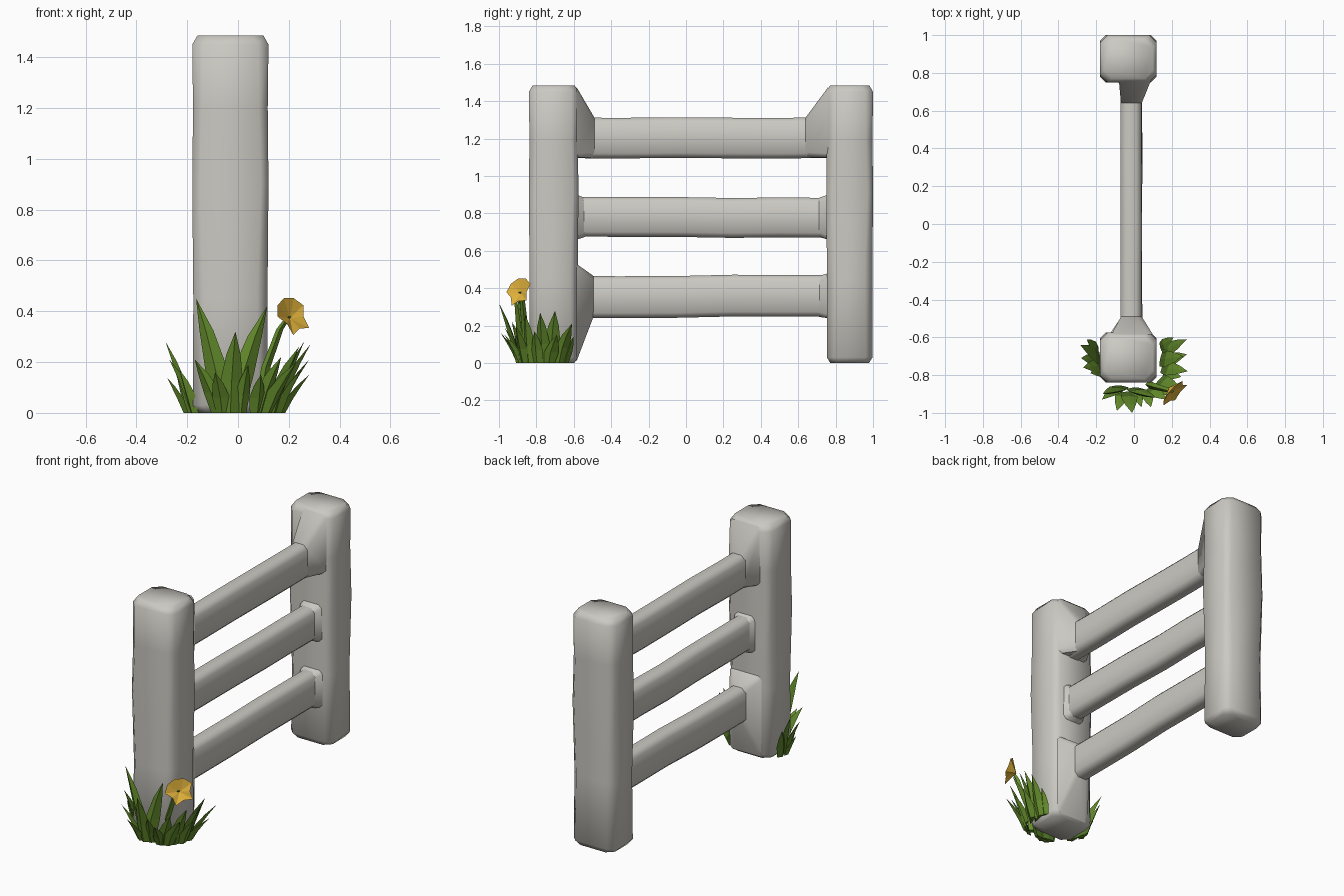
import bpy, bmesh, math, random
from mathutils import Vector

if "Cube" in bpy.data.objects:
    bpy.data.objects.remove(bpy.data.objects["Cube"])
random.seed(4)


def material(name, rgb):
    m = bpy.data.materials.new(name)
    m.diffuse_color = (*rgb, 1)
    m.use_nodes = True
    m.node_tree.nodes["Principled BSDF"].inputs["Base Color"].default_value = m.diffuse_color
    return m


STONE = material("pale grey", (0.60, 0.585, 0.54))
GREEN = material("leaf green", (0.13, 0.27, 0.025))
DARK = material("deep green", (0.085, 0.185, 0.02))
YELLOW = material("flower yellow", (0.76, 0.45, 0.045))


def finish(name, bm, mats, smooth=None):
    bmesh.ops.recalc_face_normals(bm, faces=bm.faces)
    me = bpy.data.meshes.new(name)
    bm.to_mesh(me)
    bm.free()
    for m in mats:
        me.materials.append(m)
    ob = bpy.data.objects.new(name, me)
    bpy.context.collection.objects.link(ob)
    if smooth:
        bpy.ops.object.select_all(action='DESELECT')
        ob.select_set(True)
        bpy.context.view_layer.objects.active = ob
        bpy.ops.object.shade_smooth_by_angle(angle=math.radians(smooth))
    return ob


def loft(bm, rings):
    """Skin equal rings of points and cap both ends."""
    vs = [[bm.verts.new(p) for p in r] for r in rings]
    n = len(vs[0])
    for a, b in zip(vs, vs[1:]):
        for i in range(n):
            bm.faces.new((a[i], a[(i + 1) % n], b[(i + 1) % n], b[i]))
    bm.faces.new(vs[0][::-1])
    bm.faces.new(vs[-1])


def octagon(u0, u1, v0, v1, c):
    return [(u0 + c, v0), (u1 - c, v0), (u1, v0 + c), (u1, v1 - c),
            (u1 - c, v1), (u0 + c, v1), (u0, v1 - c), (u0, v0 + c)]


# Posts: chamfered columns, slightly uneven
def post(name, y0, y1):
    bm = bmesh.new()
    rings = []
    for z, inset, c in ((0, .022, .04), (.03, .003, .035), (.45, .004, .04), (.9, 0, .03),
                        (1.2, .003, .035), (1.45, 0, .04), (1.485, .02, .045)):
        rings.append([(x, y, z) for x, y in
                      octagon(-.18 + inset, .12 - inset, y0 + inset, y1 - inset, c)])
    loft(bm, rings)
    finish(name, bm, [STONE], 50)


post("near_post", -.84, -.575)
post("far_post", .75, 1.0)


# Rails: chamfered beams with a gentle wobble
def rail(name, z0, z1):
    bm = bmesh.new()
    rings = []
    for y in (-.6, -.35, -.05, .25, .5, .78):
        d = random.uniform(-.005, .005)
        rings.append([(x, y, z) for x, z in
                      octagon(-.07 + d / 2, .042 + d / 2, z0 + d, z1 + d, .026)])
    loft(bm, rings)
    finish(name, bm, [STONE], 50)


rail("top_rail", 1.098, 1.315)
rail("middle_rail", .672, .885)
rail("bottom_rail", .245, .468)


# Flares where the rails blend into the posts
def flare(name, y_post, x0, x1, z0, z1, y_rail, r0, r1):
    bm = bmesh.new()
    loft(bm, [[(x, y_post, z) for x, z in octagon(x0, x1, z0, z1, .02)],
              [(x, y_rail, z) for x, z in octagon(-.069, .041, r0, r1, .026)]])
    finish(name, bm, [STONE], 50)


flare("near_top_flare", -.585, -.12, .10, 1.10, 1.475, -.49, 1.10, 1.313)
flare("far_top_flare", .76, -.08, .09, 1.10, 1.475, .64, 1.10, 1.313)
flare("near_bottom_flare", -.585, -.13, .10, .01, .53, -.495, .247, .466)
flare("near_middle_flare", -.585, -.085, .065, .66, .90, -.54, .674, .883)
flare("far_middle_flare", .76, -.085, .07, .66, .90, .71, .674, .883)
flare("far_bottom_flare", .76, -.085, .07, .24, .48, .71, .247, .466)


# Grass: folded, outward-bending blades
def blade(bm, bx, by, tx, ty, tz, w):
    base, tip = Vector((bx, by, 0)), Vector((tx, ty, tz))
    out = Vector((bx + .03, by + .69, 0)).normalized()
    side = Vector((-out.y, out.x, 0))
    rings = []
    for t, k in ((0, .75), (.38, 1.0), (.72, .62)):
        bend = t ** 1.5
        p = base.lerp(tip, bend)
        p.z = tz * t
        h = w * k / 2
        rings.append([bm.verts.new(q) for q in
                      (p - side * h, p + out * h * .55, p + side * h, p - out * h * .1)])
    end = bm.verts.new(tip)
    bm.faces.new(rings[0])
    for lo, hi in zip(rings, rings[1:]):
        for i in range(4):
            j = (i + 1) % 4
            f = bm.faces.new((lo[i], lo[j], hi[j], hi[i]))
            f.material_index = 1 if lo is rings[0] and i > 1 else 0
    for i in range(4):
        bm.faces.new((rings[-1][i], rings[-1][(i + 1) % 4], end))


def tuft(name, blades):
    bm = bmesh.new()
    for b in blades:
        blade(bm, *b)
    finish(name, bm, [GREEN, DARK])


tuft("front_grass", [
    (-.06, -.86, -.165, -.90, .45, .09), (-.01, -.87, .115, -.92, .42, .09),
    (-.03, -.89, -.01, -1.0, .32, .09), (-.08, -.87, -.17, -.93, .21, .07),
    (-.06, -.89, -.09, -.99, .16, .07), (.01, -.88, .04, -.97, .19, .06)])
tuft("corner_grass", [
    (.08, -.87, .17, -.93, .22, .08), (.11, -.86, .23, -.91, .20, .08),
    (.07, -.88, .09, -.97, .15, .07), (.13, -.83, .24, -.86, .26, .08)])
tuft("right_grass", [
    (.14, -.72, .26, -.70, .28, .09), (.15, -.76, .285, -.78, .27, .08),
    (.15, -.68, .28, -.61, .21, .08), (.17, -.73, .28, -.69, .15, .08),
    (.16, -.79, .25, -.81, .17, .07), (.14, -.65, .21, -.60, .14, .06)])
tuft("left_grass", [
    (-.18, -.71, -.285, -.64, .28, .09), (-.17, -.75, -.27, -.76, .21, .08),
    (-.19, -.68, -.25, -.61, .20, .08), (-.20, -.72, -.28, -.71, .14, .07),
    (-.17, -.78, -.23, -.79, .17, .07)])

# Flower stem: tapered square rod
bm = bmesh.new()
rings = []
for x, y, z, r in ((.08, -.85, 0, .02), (.11, -.86, .18, .018), (.165, -.875, .33, .014),
                   (.20, -.885, .38, .010)):
    rings.append([(x + r * math.cos(a), y + r * math.sin(a), z)
                  for a in (0, math.pi / 2, math.pi, math.pi * 1.5)])
loft(bm, rings)
finish("flower_stem", bm, [GREEN])

# Flower head: shallow toothed cup facing the front right
bm = bmesh.new()
n = Vector((.68, -.65, .33)).normalized()
u = Vector((.69, .72, 0)).normalized()
v = n.cross(u)
if v.z < 0:
    v = -v
c = Vector((.21, -.887, .375))
rim = []
for i in range(10):
    a = math.pi / 2 + math.pi / 10 + i * math.pi / 5
    r = .09 if i % 2 == 0 or math.sin(a) > .2 else .058
    rim.append(c + u * r * math.cos(a) + v * r * .9 * math.sin(a) + n * .012)
back, front = bm.verts.new(c - n * .035), bm.verts.new(c - n * .008)
rv = [bm.verts.new(p) for p in rim]
for i in range(10):
    j = (i + 1) % 10
    bm.faces.new((rv[i], rv[j], front))
    bm.faces.new((rv[j], rv[i], back))
finish("flower_head", bm, [YELLOW])
